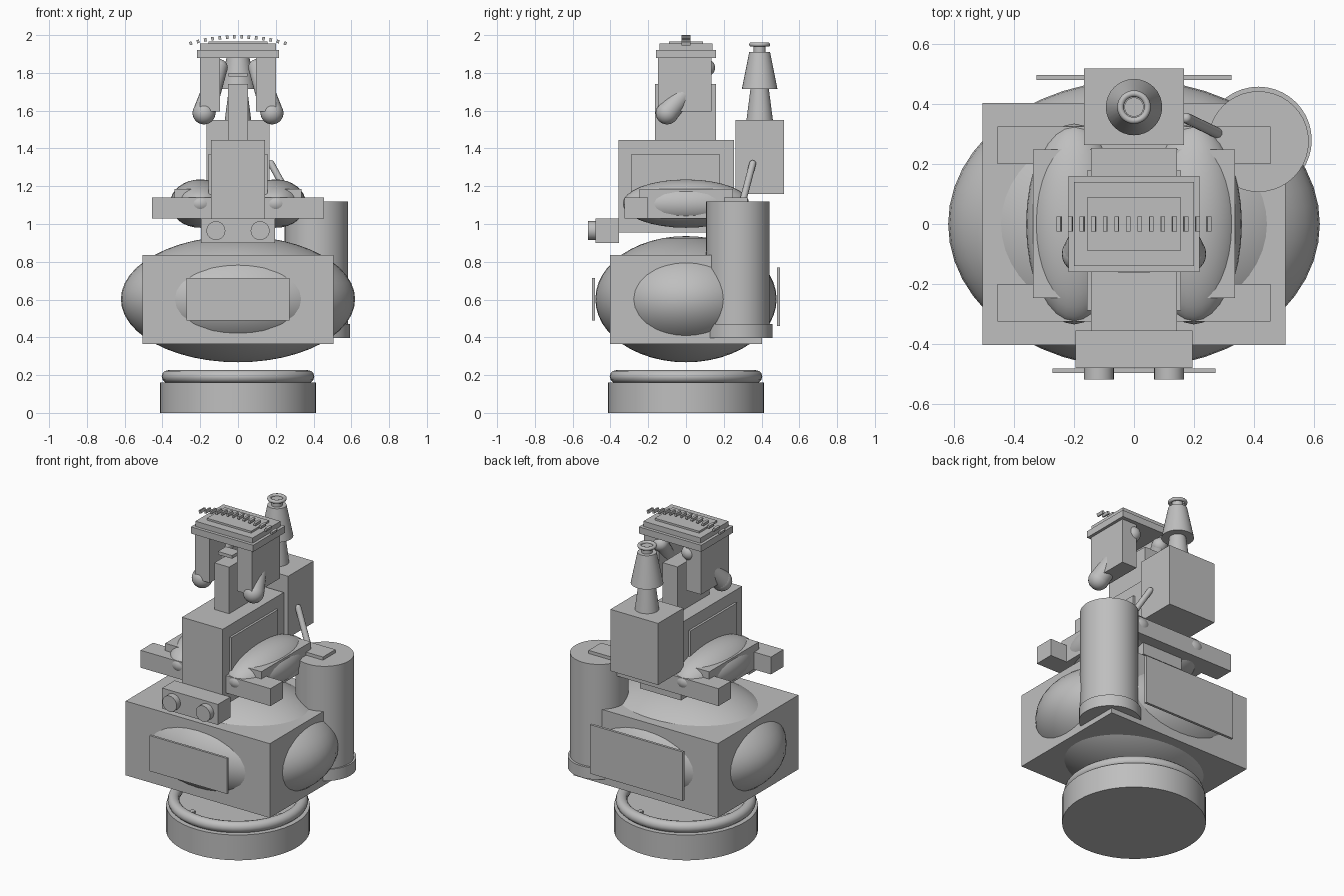
import bpy, bmesh, math
from mathutils import Vector

cube = bpy.data.objects.get("Cube")
if cube:
    bpy.data.objects.remove(cube, do_unlink=True)

GREY = (0.52, 0.52, 0.52, 1.0)
mat = bpy.data.materials.new("plain grey")
mat.use_nodes = True
mat.diffuse_color = GREY
mat.node_tree.nodes["Principled BSDF"].inputs["Base Color"].default_value = GREY


def finish(obj, name, smooth=False):
    obj.name = name
    obj.data.materials.append(mat)
    if smooth:
        bpy.ops.object.select_all(action='DESELECT')
        obj.select_set(True)
        bpy.context.view_layer.objects.active = obj
        bpy.ops.object.shade_smooth_by_angle(angle=math.radians(35))
    return obj


def box(name, x, y, z):
    """Box from (min, max) pairs on each axis."""
    bm = bmesh.new()
    bmesh.ops.create_cube(bm, size=1)
    for v in bm.verts:
        v.co = Vector([(r[0] + r[1]) / 2 + c * (r[1] - r[0])
                       for c, r in zip(v.co, (x, y, z))])
    me = bpy.data.meshes.new(name)
    bm.to_mesh(me)
    bm.free()
    obj = bpy.data.objects.new(name, me)
    bpy.context.collection.objects.link(obj)
    return finish(obj, name)


def ellipsoid(name, centre, radii, seg=32):
    bpy.ops.mesh.primitive_uv_sphere_add(segments=seg, ring_count=seg // 2, location=centre)
    obj = bpy.context.object
    obj.scale = radii
    return finish(obj, name, True)


def cone(name, a, b, r1, r2, seg=32):
    """Cylinder or cone running from point a to point b."""
    a, b = Vector(a), Vector(b)
    d = b - a
    bpy.ops.mesh.primitive_cone_add(vertices=seg, radius1=r1, radius2=r2, depth=d.length,
                                    location=(a + b) / 2,
                                    rotation=d.to_track_quat('Z', 'Y').to_euler())
    return finish(bpy.context.object, name, True)


def ring(name, centre, major, minor):
    bpy.ops.mesh.primitive_torus_add(location=centre, major_radius=major, minor_radius=minor,
                                     major_segments=48, minor_segments=12)
    return finish(bpy.context.object, name, True)


# Pedestal with ring and bolts
cone("pedestal", (0, 0, 0), (0, 0, 0.16), 0.413, 0.413, 48)
ring("pedestal_ring", (0, 0, 0.192), 0.37, 0.034)
for i in range(6):
    a = math.radians(60 * i)
    p = (0.29 * math.cos(a), 0.29 * math.sin(a))
    cone("pedestal_bolt", (*p, 0.15), (*p, 0.178), 0.018, 0.018, 8)

# Main body: box with a bulging ellipsoid, and plates front and back
box("body_box", (-0.505, 0.505), (-0.403, 0.403), (0.365, 0.835))
ellipsoid("body_bulge", (0, 0, 0.602), (0.62, 0.48, 0.334), 48)
box("front_plate", (-0.272, 0.272), (-0.497, -0.482), (0.49, 0.715))
box("back_plate", (-0.325, 0.325), (0.481, 0.497), (0.46, 0.77))

# Side tank with foot band
cone("tank", (0.415, 0.275, 0.40), (0.415, 0.275, 1.12), 0.168, 0.168, 40)
cone("tank_band", (0.415, 0.28, 0.397), (0.415, 0.28, 0.47), 0.178, 0.178, 40)

# Cross beams, side pods and lobes
for name, y in (("front_beam", (-0.325, -0.2)), ("back_beam", (0.2, 0.325))):
    box(name, (-0.455, 0.455), y, (1.03, 1.14))
for side, s in (("left", 1), ("right", -1)):
    ellipsoid(side + "_lobe", (s * 0.2, 0, 1.108), (0.16, 0.335, 0.128))
    box(side + "_lobe_box", sorted((s * 0.063, s * 0.337)), (-0.247, 0.249), (1.03, 1.186))

# Central tower with side panels
box("tower", (-0.143, 0.143), (-0.357, 0.254), (0.955, 1.445))
box("tower_side_panels", (-0.157, 0.157), (-0.288, 0.178), (1.04, 1.37))

# Lamp box
box("lamp_box", (-0.195, 0.195), (-0.48, -0.355), (0.9, 1.03))
for s in (1, -1):
    cone("lamp", (s * 0.117, -0.47, 0.965), (s * 0.117, -0.518, 0.965), 0.05, 0.05, 24)

# Rear box and chimney
box("rear_box", (-0.167, 0.167), (0.263, 0.518), (1.16, 1.55))
for name, z0, z1, r0, r1 in (("chimney_stem", 1.55, 1.72, 0.07, 0.048),
                             ("chimney_hood", 1.715, 1.91, 0.094, 0.055),
                             ("chimney_neck", 1.91, 1.95, 0.032, 0.032)):
    cone(name, (0, 0.39, z0), (0, 0.39, z1), r0, r1)
ring("chimney_rim", (0, 0.39, 1.95), 0.045, 0.011)

# Lever beside the tank
cone("lever", (0.29, 0.298, 1.11), (0.175, 0.353, 1.32), 0.018, 0.018, 16)
ellipsoid("lever_tip", (0.175, 0.353, 1.32), (0.018,) * 3, 16)

# Neck
box("neck", (-0.052, 0.052), (-0.163, 0.16), (1.445, 1.74))
box("neck_plate", (-0.05, 0.05), (-0.13, -0.05), (1.78, 1.80))

# Head pods with slanted horns running through them
for side, s in (("left", 1), ("right", -1)):
    box(side + "_head_pod", sorted((s * 0.095, s * 0.2)), (-0.147, 0.135), (1.595, 1.885))
    low, high = (s * 0.18, -0.1, 1.588), (s * 0.1, 0.108, 1.827)
    cone(side + "_horn", low, high, 0.06, 0.045, 24)
    ellipsoid(side + "_horn_ball", low, (0.061,) * 3, 24)
    ellipsoid(side + "_horn_end", high, (0.046,) * 3, 24)

# Stepped head top
for name, x, y, z0, z1 in (("head_slab", 0.218, 0.16, 1.88, 1.922),
                           ("head_middle_step", 0.2, 0.14, 1.922, 1.955),
                           ("head_top_step", 0.155, 0.09, 1.955, 1.967)):
    box(name, (-x, x), (-y, y), (z0, z1))

# Arched row of small crest plates
for i in range(14):
    x = -0.25 + 0.5 * i / 13
    plate = box("crest_plate", (-0.007, 0.007), (-0.025, 0.025), (-0.009, 0.009))
    plate.location = (x, 0, 1.991 - 0.55 * x * x)
    plate.rotation_euler = (0, math.atan(1.1 * x), 0)
